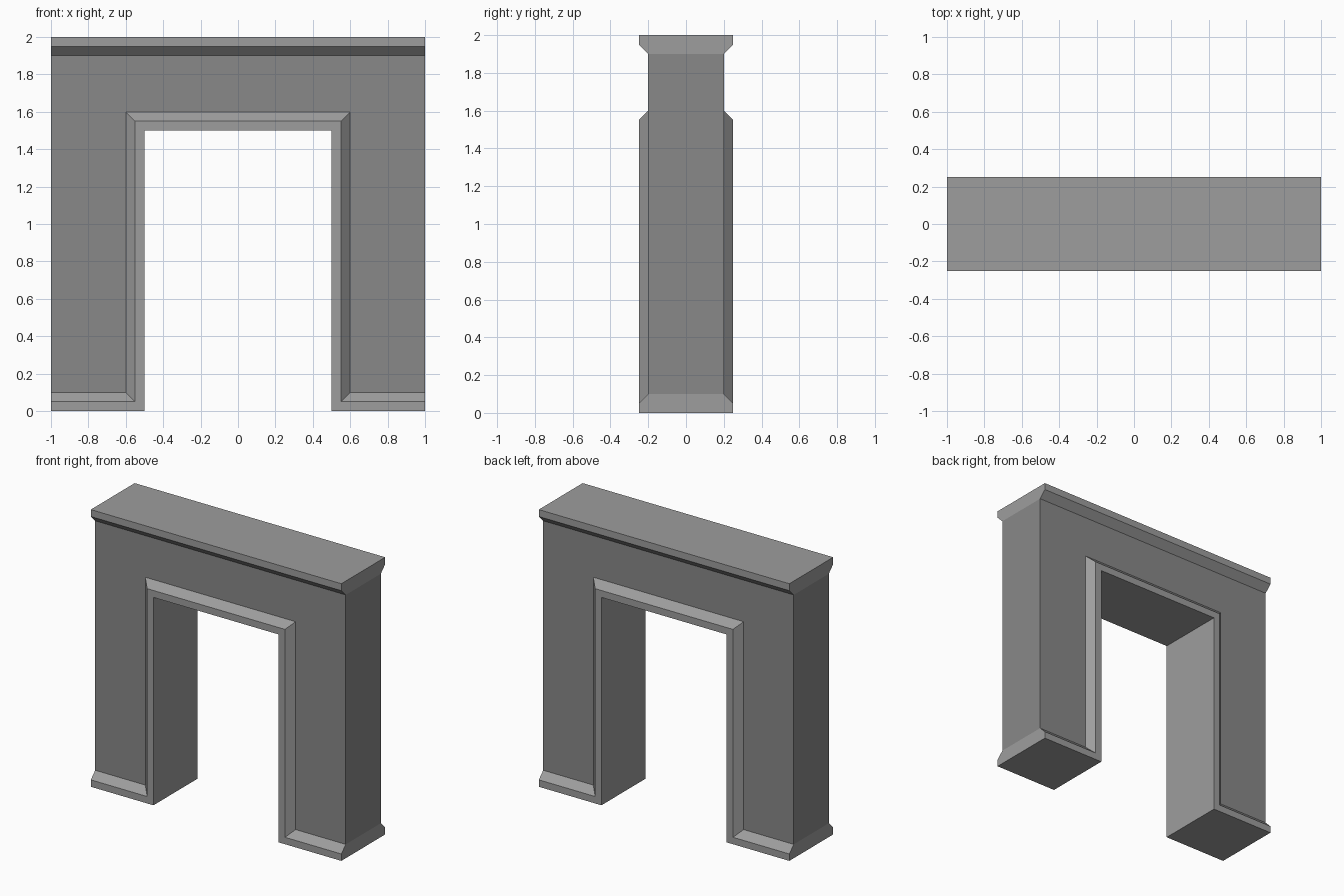
import bpy, bmesh

if "Cube" in bpy.data.objects:
    bpy.data.objects.remove(bpy.data.objects["Cube"])


def grey(name, v):
    m = bpy.data.materials.new(name)
    m.diffuse_color = (v, v, v, 1)
    m.use_nodes = True
    m.node_tree.nodes["Principled BSDF"].inputs["Base Color"].default_value = m.diffuse_color
    return m


trim_grey = grey("trim_grey", 0.34)
wall_grey = grey("wall_grey", 0.25)


def finish(bm, name, mat):
    bmesh.ops.recalc_face_normals(bm, faces=bm.faces[:])
    me = bpy.data.meshes.new(name)
    bm.to_mesh(me)
    bm.free()
    me.materials.append(mat)
    bpy.context.collection.objects.link(bpy.data.objects.new(name, me))


def opening(d):
    """Floor and doorway line, offset by d into the wall."""
    w = 0.5 + d
    return [(-1, d), (-w, d), (-w, 1.5 + d), (w, 1.5 + d), (w, d), (1, d)]


def sweep(name, path, profile):
    """Skin an open (offset, y) profile along a mitred path and cap both ends."""
    bm = bmesh.new()
    rows = [[bm.verts.new((x, y, z)) for x, z in path(d)] for d, y in profile]
    for a, b in zip(rows, rows[1:]):
        for i in range(len(a) - 1):
            bm.faces.new((a[i], a[i + 1], b[i + 1], b[i]))
    for end in (0, -1):
        bm.faces.new([r[end] for r in rows])
    finish(bm, name, trim_grey)


# Chamfered moulding profile, front to back; the side against the wall is open
moulding = [(0.1, -0.2), (0.05, -0.25), (0, -0.25),
            (0, 0.25), (0.05, 0.25), (0.1, 0.2)]

# Plinth and door surround in one continuous mitred moulding
sweep("door_surround", opening, moulding)

# Cornice along the top
sweep("cornice", lambda d: [(-1, 2 - d), (1, 2 - d)], moulding)

# Wall: front and back panels with the two end faces
outline = opening(0.1) + [(1, 1.9), (-1, 1.9)]
bm = bmesh.new()
front, back = [[bm.verts.new((x, y, z)) for x, z in outline] for y in (-0.2, 0.2)]
bm.faces.new(front)
bm.faces.new(back)
for i, j in ((5, 6), (7, 0)):
    bm.faces.new((front[i], front[j], back[j], back[i]))
finish(bm, "wall", wall_grey)
